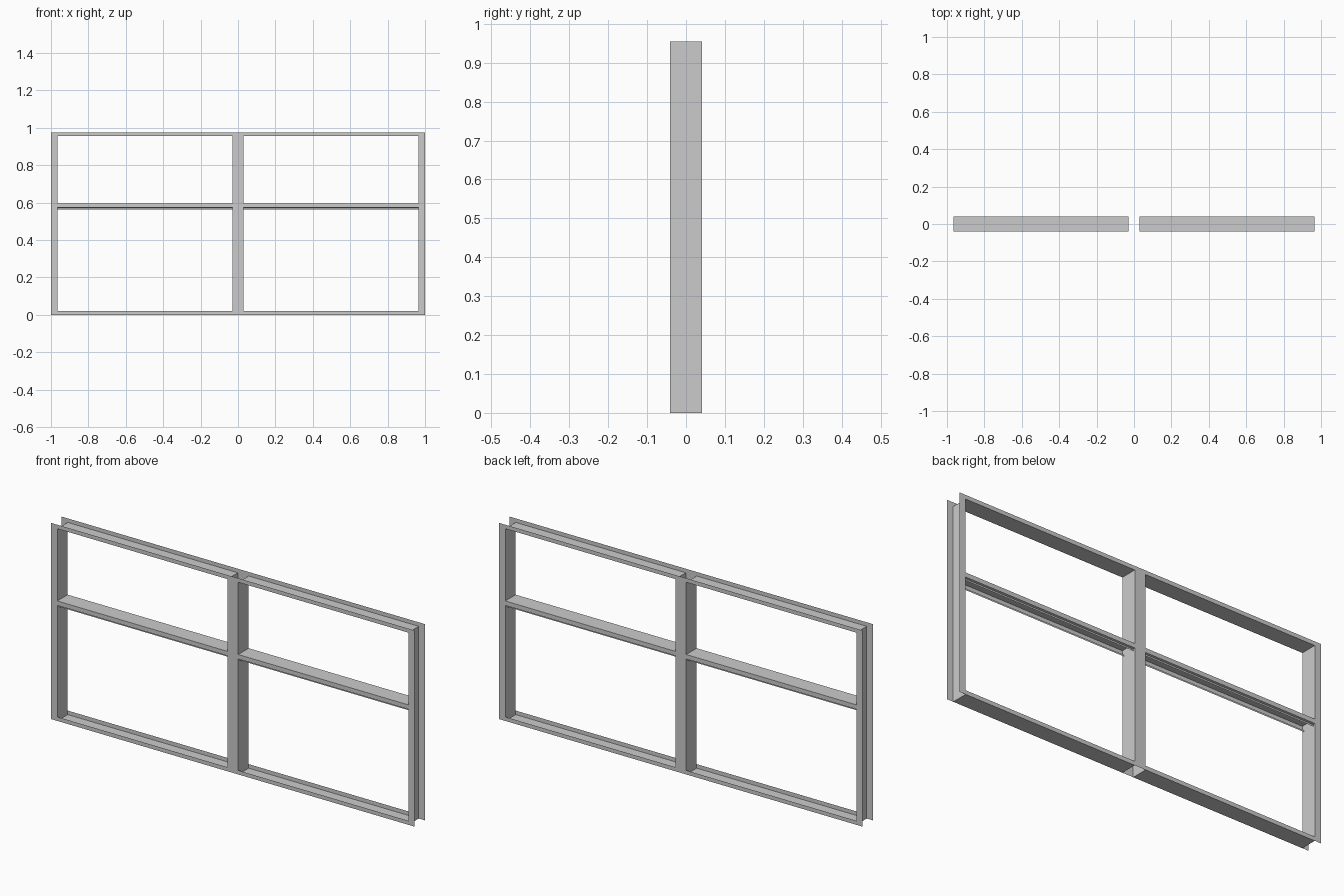
import bpy, bmesh

if "Cube" in bpy.data.objects:
    bpy.data.objects.remove(bpy.data.objects["Cube"])

W, H, D = 1.0, 0.975, 0.041      # half width, height, half depth
JAMB, POST, LIP = 0.965, 0.03, 0.02


def make(name, quads):
    """Thin sheet-metal part from a list of four-corner panels."""
    bm = bmesh.new()
    for q in quads:
        bm.faces.new([bm.verts.new(p) for p in q])
    bmesh.ops.remove_doubles(bm, verts=bm.verts, dist=1e-5)
    bmesh.ops.recalc_face_normals(bm, faces=bm.faces)
    me = bpy.data.meshes.new(name)
    bm.to_mesh(me)
    bm.free()
    ob = bpy.data.objects.new(name, me)
    bpy.context.collection.objects.link(ob)
    return ob


def web(x):
    """Upright panel across the depth of the frame."""
    top = H - LIP
    return [(x, -D, 0), (x, D, 0), (x, D, top), (x, -D, top)]


def plate(x0, x1, y):
    """Upright panel facing front or back."""
    return [(x0, y, 0), (x1, y, 0), (x1, y, H), (x0, y, H)]


def rail(name, x0, x1, profile):
    """Horizontal folded rail: (y, z) profile run from x0 to x1."""
    return make(name, [[(x0, *a), (x1, *a), (x1, *b), (x0, *b)]
                       for a, b in zip(profile, profile[1:])])


def tray(z):
    """Upward-opening channel profile."""
    return [(-D, z + LIP), (-D, z), (D, z), (D, z + LIP)]


# transom: downward-opening channel with stepped-in lips
half = [(D, 0.596), (D, 0.574), (D - 0.01, 0.572), (D - 0.01, 0.564)]
transom = [(-y, z) for y, z in reversed(half)] + half

# outer jambs (channels open outward) and horizontal rails on each side
for side, s in (("left", -1), ("right", 1)):
    make(side + "_jamb", [web(s * JAMB)] +
         [plate(s * JAMB, s * W, y) for y in (-D, D)])
    x0, x1 = sorted((s * POST, s * JAMB))
    rail(side + "_sill", x0, x1, tray(0))
    rail(side + "_head", x0, x1, tray(H - LIP))
    rail(side + "_transom", x0, x1, transom)

# central post, a hollow box open at both ends
make("centre_post", [web(-POST), web(POST)] +
     [plate(-POST, POST, y) for y in (-D, D)])
